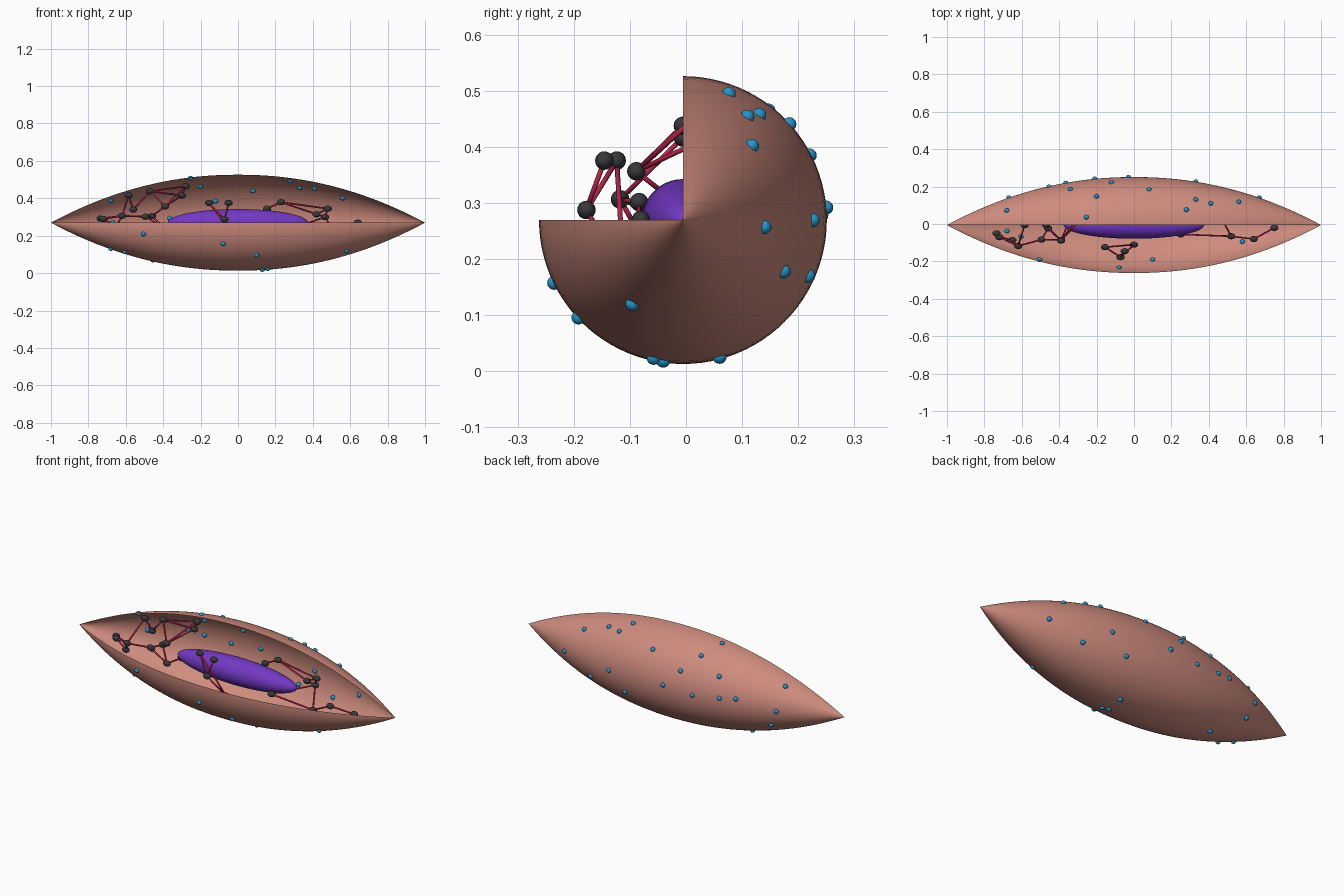
import bpy, bmesh
from math import sin, cos, radians
from mathutils import Vector, Matrix

if "Cube" in bpy.data.objects:
    bpy.data.objects.remove(bpy.data.objects["Cube"])

CY, CZ, R = -0.0055, 0.2695, 0.2565   # long axis position and middle radius
C = Vector((0, CY, CZ))


def radius(x):
    return R * (1 - abs(x) ** 2.1)


def material(name, rgb):
    m = bpy.data.materials.new(name)
    m.diffuse_color = (*rgb, 1)
    m.use_nodes = True
    m.node_tree.nodes["Principled BSDF"].inputs["Base Color"].default_value = m.diffuse_color
    return m


def finish(bm, name, mat):
    me = bpy.data.meshes.new(name)
    for f in bm.faces:
        f.smooth = True
    bm.to_mesh(me)
    bm.free()
    me.materials.append(mat)
    ob = bpy.data.objects.new(name, me)
    bpy.context.collection.objects.link(ob)
    return ob


def ball(bm, loc, size, seg=16):
    bmesh.ops.create_uvsphere(bm, u_segments=seg, v_segments=seg // 2 + 2, radius=1,
                              matrix=Matrix.Translation(loc) @ Matrix.Diagonal((*size, 1)))


def rod(bm, a, b, r):
    d = b - a
    m = Matrix.Translation((a + b) / 2) @ d.to_track_quat('Z', 'Y').to_matrix().to_4x4()
    bmesh.ops.create_cone(bm, cap_ends=True, segments=10, radius1=r, radius2=r,
                          depth=d.length, matrix=m)


pink = material("membrane_pink", (0.62, 0.26, 0.21))
purple = material("nucleus_purple", (0.17, 0.04, 0.55))
dark = material("body_dark", (0.04, 0.04, 0.045))
red = material("filament_red", (0.45, 0.02, 0.07))
blue = material("receptor_blue", (0.02, 0.30, 0.60))

# Spindle membrane: three-quarter revolve, front upper quarter left open
bm = bmesh.new()
NX, NA = 80, 72
grid = []
for i in range(NX + 1):
    x = -cos(radians(180 * i / NX))
    r = max(radius(x), 0.0005)
    row = []
    for j in range(NA + 1):
        a = radians(-180 + 270 * j / NA)
        row.append(bm.verts.new(C + Vector((x, r * cos(a), r * sin(a)))))
    grid.append(row)
for i in range(NX):
    for j in range(NA):
        bm.faces.new((grid[i][j], grid[i][j + 1], grid[i + 1][j + 1], grid[i + 1][j]))
bmesh.ops.recalc_face_normals(bm, faces=bm.faces)
finish(bm, "cell_membrane", pink)

# Nucleus
bm = bmesh.new()
ball(bm, C, (0.375, 0.073, 0.073), 48)
finish(bm, "nucleus", purple)

# Dense bodies: x, y, height above the long axis
nodes = {
    'a': (-.735, -.045, .022), 'b': (-.72, -.065, .02), 'c': (-.62, -.112, .037),
    'd': (-.65, -.08, -.02), 'e': (-.585, 0, .147), 'f': (-.56, .03, .07),
    'g': (-.495, -.078, .032), 'h': (-.46, -.018, .035), 'i': (-.47, 0, .168),
    'j': (-.28, .035, .195), 'k': (-.30, .04, .145), 'l': (-.39, -.083, .087),
    'm': (-.39, -.08, -.03), 'n': (-.355, 0, -.02), 'o': (-.155, -.118, .106),
    'p': (-.05, -.14, .106), 'q': (-.072, -.172, .018), 'r': (0, -.105, -.1),
    's': (.155, .03, .075), 't': (.23, .04, .11), 'u': (.42, .03, .045),
    'v': (.48, .03, .075), 'w': (.465, .04, .03), 'x': (.52, -.06, -.06),
    'y': (.64, -.075, 0), 'z': (.75, -.015, -.04), 'A': (.25, -.05, -.045),
}
pos = {k: C + Vector(v) for k, v in nodes.items()}
bm = bmesh.new()
for p in pos.values():
    ball(bm, p, (0.022, 0.0165, 0.0165))
finish(bm, "dense_bodies", dark)

# Filaments linking the dense bodies
links = ("ab ac bc bd cd ce ef fi cg gh gm hl mn hm ij ik il lj lk jk "
         "op oq pq or qr st sA tu tv uv uw vw wx wA Ax xy yz").split()
bm = bmesh.new()
for a, b in links:
    if a + b == "op":
        continue
    rod(bm, pos[a], pos[b], 0.0045)
finish(bm, "filaments", red)

# Surface receptors: x, angle around the long axis (0 = back, 90 = top)
receptors = [
    (-.67, 0), (-.68, 57), (-.455, 10), (-.365, 6), (-.34, 34), (-.255, 80), (-.21, 2),
    (-.2, 52), (-.12, 27), (-.03, 5), (.08, 42), (.28, 70), (.33, 0), (.33, 54),
    (.41, 58), (.56, 47), (.67, -5), (-.68, 257), (-.605, 248), (-.505, 198),
    (.1, 223), (.58, 239), (-.08, 206), (-.455, 285), (.13, 262), (.16, 258),
    (.14, 285), (.48, -27), (.233, -24), (-.627, -36),
]
bm = bmesh.new()
for x, deg in receptors:
    a, r = radians(deg), radius(x)
    ball(bm, C + Vector((x, r * cos(a), r * sin(a))), (0.0135, 0.0125, 0.0125))
finish(bm, "receptors", blue)
